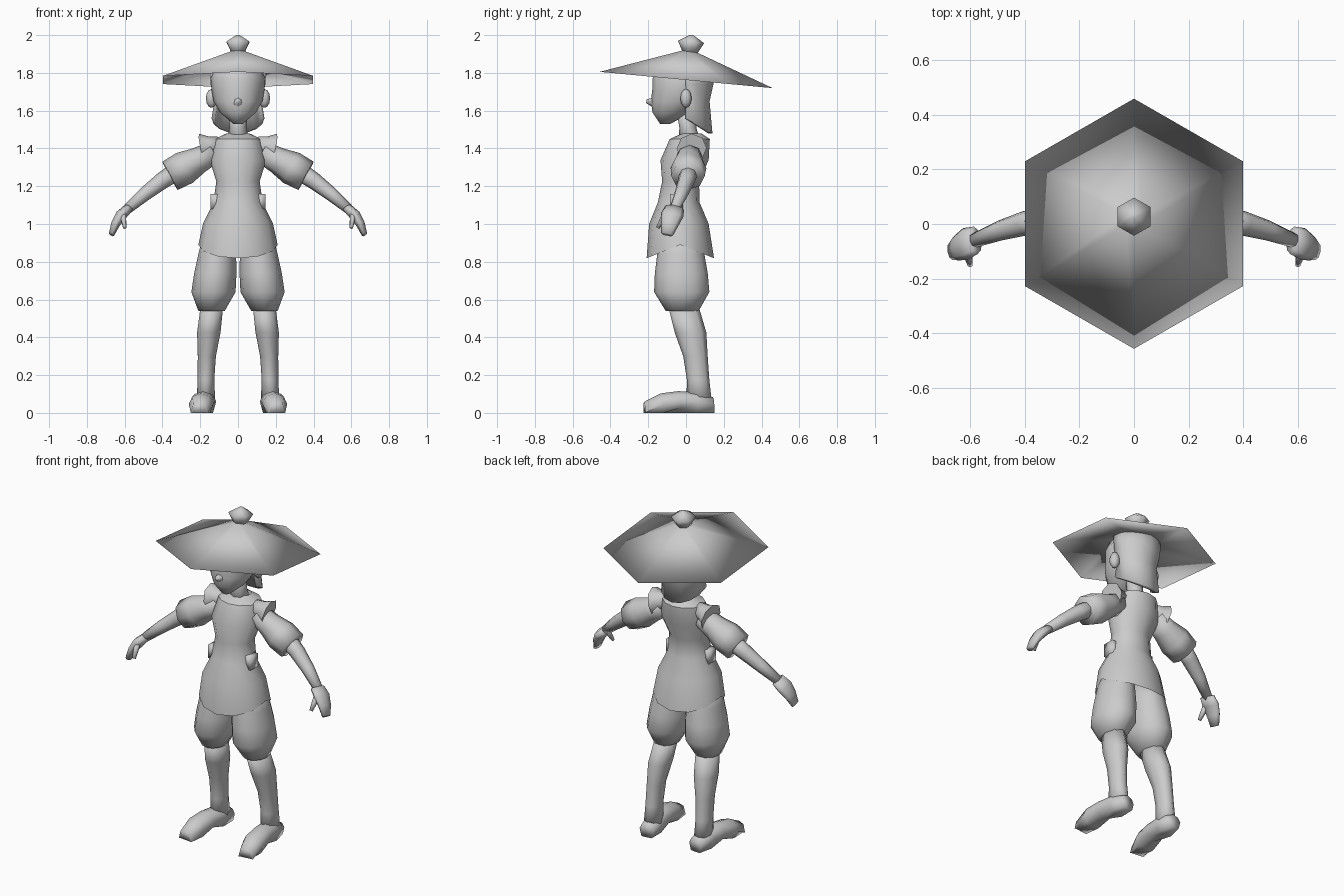
import bpy, bmesh, math
from mathutils import Vector, Matrix

if "Cube" in bpy.data.objects:
    bpy.data.objects.remove(bpy.data.objects["Cube"])

grey = bpy.data.materials.new("plain_grey")
grey.use_nodes = True
colour = (.6, .6, .6, 1)
grey.diffuse_color = colour
grey.node_tree.nodes["Principled BSDF"].inputs["Base Color"].default_value = colour

ACROSS, BACK, UP = Matrix.Identity(3)


def finish(name, bm, mirror, sharp=100):
    """Turn a bmesh into a shaded object, optionally mirrored across x."""
    bmesh.ops.recalc_face_normals(bm, faces=bm.faces)
    mesh = bpy.data.meshes.new(name)
    bm.to_mesh(mesh)
    bm.free()
    part = bpy.data.objects.new(name, mesh)
    bpy.context.collection.objects.link(part)
    mesh.materials.append(grey)
    bpy.ops.object.select_all(action="DESELECT")
    part.select_set(True)
    bpy.context.view_layer.objects.active = part
    bpy.ops.object.shade_smooth_by_angle(angle=math.radians(sharp))
    if mirror:
        modifier = part.modifiers.new("other_side", "MIRROR")
        modifier.use_mirror_merge = False
    return part


def bridge(bm, rows, closed):
    """Join neighbouring rows of vertices with quads."""
    for low, high in zip(rows, rows[1:]):
        for k in range(0 if closed else 1, len(low)):
            bm.faces.new((low[k - 1], low[k], high[k], high[k - 1]))


def limb(name, start, end, radii, depth=1, sides=8, bend=(0, 0, 0),
         reference=BACK, level=False, caps=True, mirror=False, sharp=100):
    """Skin evenly spaced elliptical rings along a path that bows by bend.
    depth stretches the rings towards reference; level keeps them horizontal."""
    start, end, bend = Vector(start), Vector(end), Vector(bend)
    axis = UP if level else (end - start).normalized()
    side = reference.cross(axis).normalized()
    deep = axis.cross(side) * depth
    bm = bmesh.new()
    rings = []
    for i, radius in enumerate(radii):
        along = i / (len(radii) - 1)
        centre = start.lerp(end, along) + bend * math.sin(math.pi * along)
        ring = []
        for k in range(sides):
            turn = math.tau * k / sides
            offset = side * math.sin(turn) + deep * math.cos(turn)
            ring.append(bm.verts.new(centre + offset * radius))
        rings.append(ring)
    bridge(bm, rings, closed=True)
    if caps:
        bm.faces.new(rings[0])
        bm.faces.new(rings[-1])
    return finish(name, bm, mirror, sharp)


def placed(centre, size):
    return Matrix.LocRotScale(Vector(centre), None, Vector(size))


# Hat: six-sided cone leaning back; its path dips to the rim between the
# hollow underside and the peak
limb("hat", (0, .007, 1.83), (0, .015, 1.915), [.12, .46, .035], sides=6,
     bend=(0, -.01, -.11), caps=False, sharp=180)
limb("hat_knob", (0, .02, 1.89), (0, .03, 2), [.03, .05, .07, .01], sides=6)

# Head, nose and neck
limb("head", (0, -.11, 1.53), (0, -.02, 1.83), [.025, .095, .13, .14, .145, .12],
     depth=1.08, sides=12, bend=BACK * .03, level=True)
limb("nose", (0, -.14, 1.64), (0, -.21, 1.65), [.04, .01], sides=6, reference=UP)
limb("neck", (0, .02, 1.42), (0, 0, 1.6), [.06, .045, .05], level=True)

# Ears
bm = bmesh.new()
bmesh.ops.create_uvsphere(bm, u_segments=8, v_segments=6, radius=1,
                          matrix=placed((.14, 0, 1.665), (.03, .03, .05)))
finish("ear", bm, mirror=True)

# Hair: curved sheet behind the head, flared and dipping at the bottom
bm = bmesh.new()
rows = []
for i, radius in enumerate([.15, .145, .125, .14]):
    height = 1.83 - .09 * i
    dip = .08 if i == 3 else 0
    row = []
    for k in range(9):
        turn = math.pi * k / 8
        row.append(bm.verts.new((radius * math.cos(turn), radius * math.sin(turn),
                                 height - dip * math.sin(turn))))
    rows.append(row)
bridge(bm, rows, closed=False)
hair = finish("hair", bm, mirror=False)
hair.modifiers.new("thickness", "SOLIDIFY").thickness = .02

# Tunic with a hem that dips at front and back, and its collar
tunic = limb("tunic", (0, -.03, .89), (0, .02, 1.45), [.21, .185, .13, .115, .15, .125],
             depth=.85, sides=12, bend=BACK * -.03, level=True, caps=False)
for vert in tunic.data.vertices[:12]:
    vert.co.z -= .4 * abs(vert.co.y + .03)
limb("collar", (0, .02, 1.45), (0, .03, 1.48), [.125, .06], depth=.85, sides=12,
     level=True, caps=False)
limb("shoulder_flap", (.1, .02, 1.42), (.19, .03, 1.4), [.045, .055, .08], mirror=True)

# Belt tabs at the hips
bm = bmesh.new()
bmesh.ops.create_cube(bm, size=1, matrix=placed((.12, -.05, 1.12), (.05, .07, .08)))
finish("belt_tab", bm, mirror=True)

# Arms: flared sleeve, bare forearm, hand and thumb
limb("sleeve", (.13, .02, 1.38), (.36, .01, 1.255), [.06, .07, .09, .085],
     depth=1.05, mirror=True)
limb("forearm", (.31, .02, 1.29), (.585, -.06, 1.08), [.05, .045, .037, .027],
     bend=(0, .01, .01), mirror=True)
limb("hand", (.58, -.06, 1.085), (.67, -.1, .945), [.026, .03, .024, .016],
     depth=2, bend=(.01, 0, .01), mirror=True)
limb("thumb", (.61, -.1, 1.06), (.6, -.15, .98), [.02, .015, .01], sides=6, mirror=True)

# Legs: baggy trousers, shin with a calf, and a foot with a flat sole
limb("trouser_leg", (.14, -.02, .54), (.1, -.03, .94), [.07, .117, .112, .1, .085],
     depth=1.25, sides=12, level=True, mirror=True)
limb("shin", (.17, .07, .05), (.14, -.01, .55), [.05, .044, .048, .062, .06],
     depth=1.35, bend=(.01, .02, 0), level=True, mirror=True)
foot = limb("foot", (.165, .145, .045), (.205, -.22, .02), [.045, .06, .062, .066, .045],
            depth=.85, bend=UP * .03, reference=UP, mirror=True)
for vert in foot.data.vertices:
    if vert.co.z < .025:
        vert.co.z = 0
